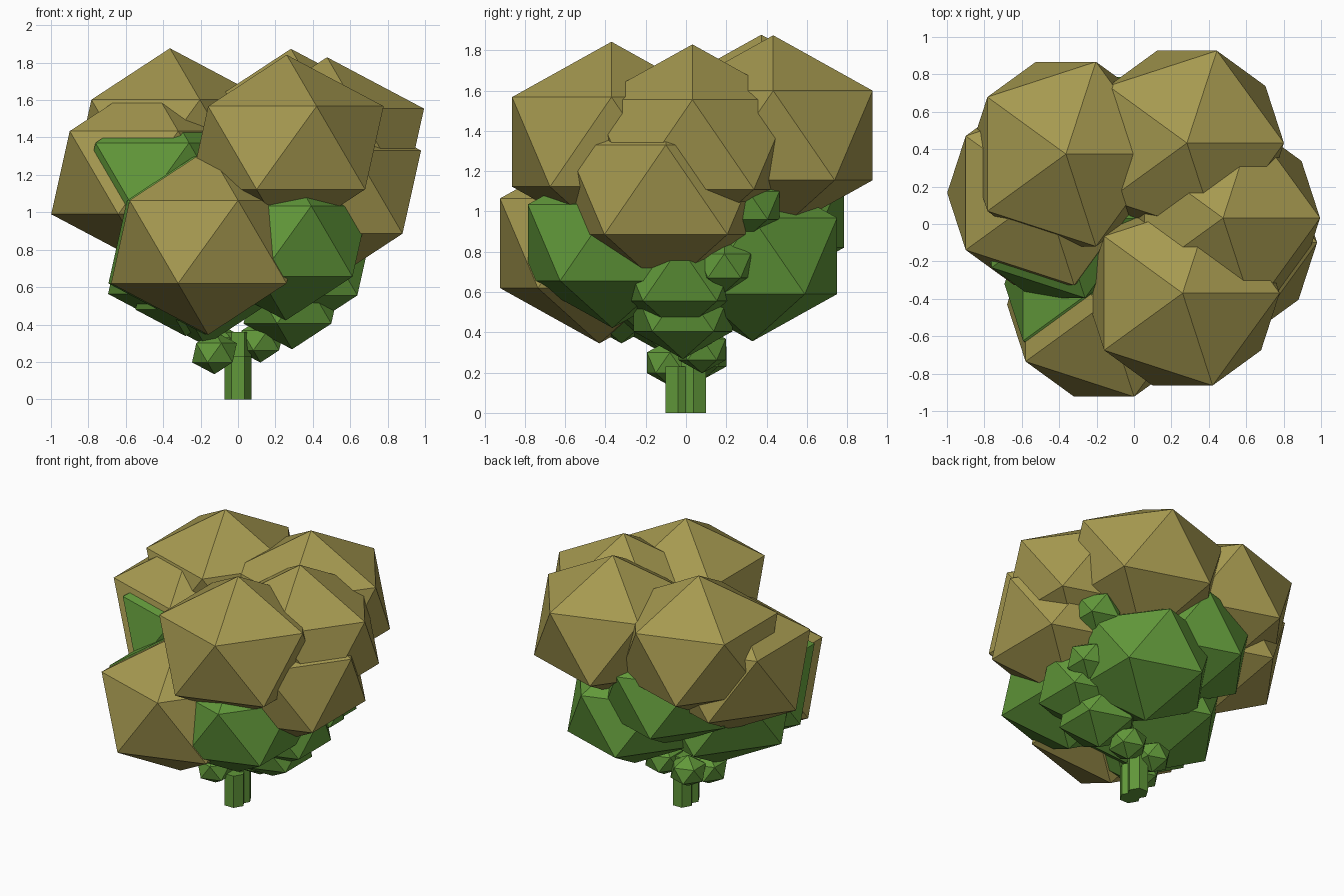
import bpy, math

Z_SQUASH = 0.857  # foliage clumps are slightly flattened


def material(name, rgb):
    m = bpy.data.materials.new(name)
    m.diffuse_color = (*rgb, 1)
    return m


olive = material("olive_leaves", (0.38, 0.32, 0.08))
green = material("green_leaves", (0.12, 0.315, 0.042))


def clump(name, x, y, z, r, mat):
    bpy.ops.mesh.primitive_ico_sphere_add(subdivisions=1, radius=r, location=(x, y, z))
    ob = bpy.context.object
    ob.name = name
    ob.scale.z = Z_SQUASH
    ob.data.materials.append(mat)


def stem(name, x, y, r, h):
    bpy.ops.mesh.primitive_cylinder_add(vertices=6, radius=r, depth=h,
                                        location=(x, y, h / 2),
                                        rotation=(0, 0, math.radians(30)))
    ob = bpy.context.object
    ob.name = name
    ob.data.materials.append(green)


# twin trunk
stem("trunk_front", 0, -0.04, 0.071, 0.23)
stem("trunk_back", 0, 0.037, 0.071, 0.36)

# outer crown, all one size
for x, y, z in [(0.26, -0.37, 1.345), (-0.16, -0.43, 0.842), (-0.364, 0.374, 1.38),
                (0.283, 0.433, 1.377), (0.476, 0.032, 1.332), (-0.48, 0.166, 1.212),
                (0.46, -0.10, 1.108)]:
    clump("crown_clump", x, y, z, 0.58, olive)

# inner green foliage
for x, y, z, r in [(-0.176, -0.10, 0.786, 0.58), (-0.174, -0.32, 0.842, 0.58),
                   (0.255, -0.365, 0.845, 0.494), (0.18, 0.33, 0.779, 0.494),
                   (-0.125, 0.365, 1.01, 0.494), (-0.40, 0.03, 1.18, 0.50)]:
    clump("inner_clump", x, y, z, r, green)

# medium clumps under the crown
for x, y, z, r in [(0.289, -0.015, 0.516, 0.29), (0.385, -0.03, 0.69, 0.35),
                   (-0.28, -0.15, 0.595, 0.30)]:
    clump("lower_clump", x, y, z, r, green)

# small sprigs around the trunk and on the right side
for x, y, z, r in [(-0.126, -0.08, 0.249, 0.134), (0.12, 0.08, 0.315, 0.138),
                   (-0.08, 0.09, 0.28, 0.13), (0.57, 0.31, 1.03, 0.18),
                   (0.55, 0.19, 0.73, 0.155)]:
    clump("sprig", x, y, z, r, green)
